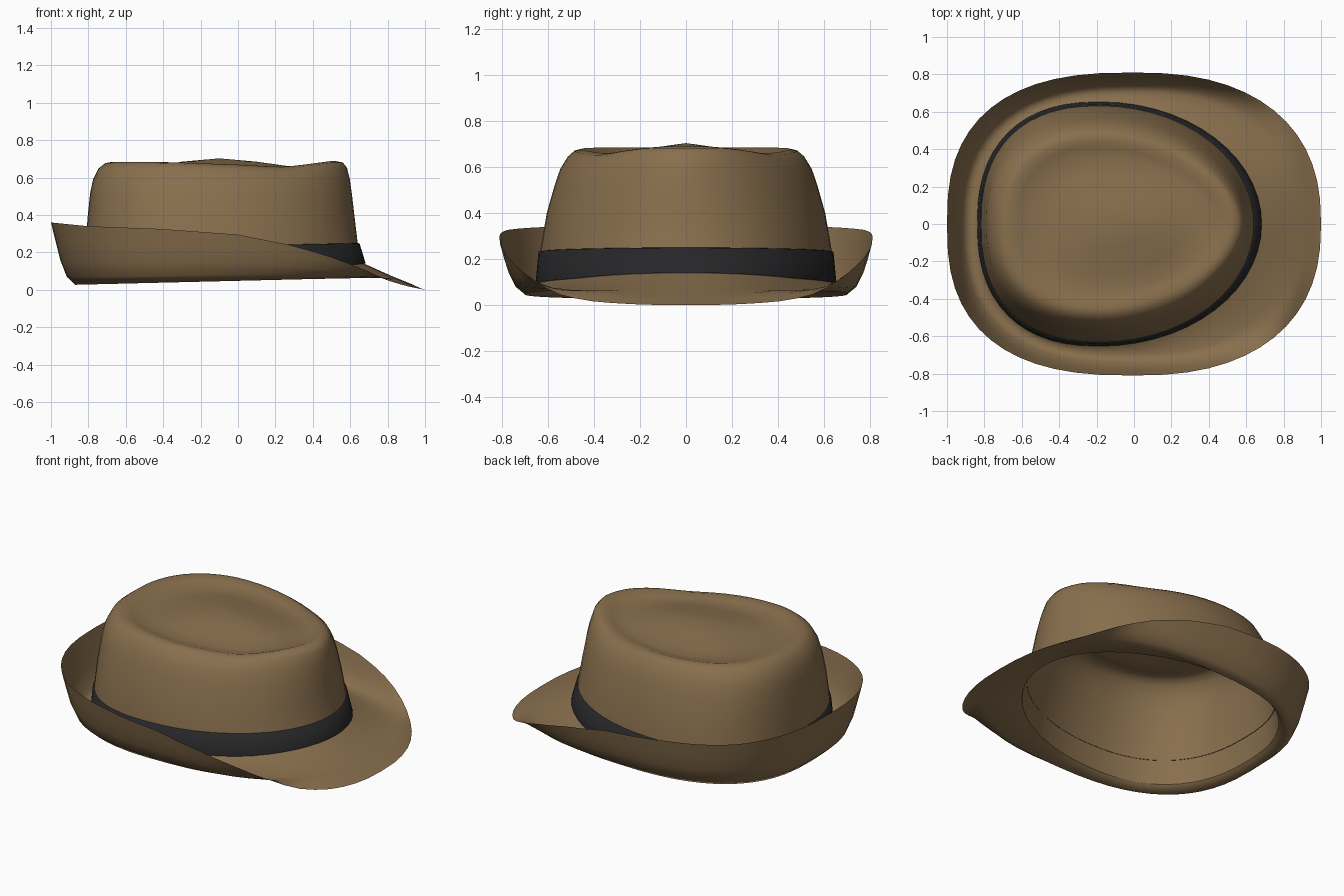
import bpy, bmesh, math

default = bpy.data.objects.get("Cube")
if default:
    bpy.data.objects.remove(default, do_unlink=True)

SEGMENTS = 56


def material(name, color):
    m = bpy.data.materials.new(name)
    m.use_nodes = True
    m.diffuse_color = color
    m.node_tree.nodes["Principled BSDF"].inputs["Base Color"].default_value = color
    return m


def along(points, x):
    """Height at x, eased linearly between profile points."""
    for (x0, z0), (x1, z1) in zip(points, points[1:]):
        if x <= x1:
            f = max(0, (x - x0) / (x1 - x0))
            return z0 + (z1 - z0) * f
    return points[-1][1]


def power(v, n):
    return math.copysign(abs(v) ** (2 / n), v)


def ring(back, front, half, centre, n_back, n_front, height):
    """Egg-shaped loop whose height depends on x."""
    loop = []
    for i in range(SEGMENTS):
        a = math.tau * i / SEGMENTS
        c, s = math.cos(a), math.sin(a)
        n = n_front if c > 0 else n_back
        reach = front - centre if c > 0 else centre - back
        x = centre + reach * power(c, n)
        loop.append((x, half * power(s, n), height(x)))
    return loop


def loft(name, loops, mat, tip=None):
    bm = bmesh.new()
    rows = [[bm.verts.new(p) for p in loop] for loop in loops]
    for low, high in zip(rows, rows[1:]):
        for i in range(SEGMENTS):
            j = (i + 1) % SEGMENTS
            bm.faces.new((low[i], low[j], high[j], high[i]))
    if tip:
        v = bm.verts.new(tip)
        for i in range(SEGMENTS):
            bm.faces.new((rows[-1][i], rows[-1][(i + 1) % SEGMENTS], v))
    for f in bm.faces:
        f.smooth = True
    mesh = bpy.data.meshes.new(name)
    bm.to_mesh(mesh)
    bm.free()
    mesh.materials.append(mat)
    obj = bpy.data.objects.new(name, mesh)
    bpy.context.collection.objects.link(obj)
    return obj


felt = material("brown felt", (0.25, 0.16, 0.075, 1))
ribbon = material("black ribbon", (0.02, 0.02, 0.022, 1))

# Height profiles from back to front
RIM = [(-1, .36), (-.8, .34), (-.4, .325), (0, .295), (.3, .235), (.5, .175),
       (.65, .12), (.8, .05), (.9, .02), (1, 0)]
FOLD = [(-.87, .027), (.4, .058), (.7, .064), (.84, .066), (1, .01)]
BASE = [(-.83, .07), (-.2, .09), (.4, .115), (.68, .14)]
RIDGE = [(-.7, 0), (-.35, -.003), (0, -.016), (.23, -.028), (.32, -.02), (.5, .004)]


def brim_ring(back, front, half, curl):
    def height(x):
        low = along(FOLD, x)
        return low + (along(RIM, x) - low) * curl
    return ring(back, front, half, 0, 2.6, 2.4, height)


def base_height(x):
    return along(BASE, x)


def crown_ring(back, front, half, n_front, z, sway=0):
    return ring(back, front, half, -.18, 2.4, n_front,
                lambda x: z + sway * along(RIDGE, x))


# Brim: low at the front, rolled up at the sides and back
brim = [brim_ring(-1, 1, .81, 1),
        brim_ring(-.975, .975, .793, .7),
        brim_ring(-.95, .95, .772, .4),
        brim_ring(-.915, .91, .74, .13),
        brim_ring(-.87, .84, .7, 0),
        ring(-.83, .675, .645, -.18, 2.4, 2, base_height)]
loft("brim", brim, felt)

# Crown: tapered wall, rounded ridge, dished top with a raised middle
crown = [ring(-.83, .675, .645, -.18, 2.4, 2, base_height),
         crown_ring(-.815, .64, .63, 2, .25),
         crown_ring(-.803, .622, .604, 1.95, .40),
         crown_ring(-.79, .608, .57, 1.9, .52),
         crown_ring(-.775, .598, .546, 1.85, .59),
         crown_ring(-.745, .583, .513, 1.8, .65, .6),
         crown_ring(-.71, .56, .485, 1.8, .677, 1),
         crown_ring(-.67, .52, .45, 1.8, .685, 1),
         crown_ring(-.62, .47, .41, 1.8, .672, 1),
         crown_ring(-.55, .4, .355, 1.8, .655, .5),
         crown_ring(-.44, .28, .27, 1.9, .66),
         crown_ring(-.3, .1, .13, 2, .685)]
loft("crown", crown, felt, (-.1, 0, .703))

# Ribbon band hugging the foot of the crown
band = [ring(-.838, .683, .653, -.18, 2.4, 2, base_height),
        ring(-.825, .65, .64, -.18, 2.4, 2, lambda x: .235 + .02 * x),
        ring(-.815, .64, .63, -.18, 2.4, 2, lambda x: .237 + .02 * x)]
loft("hat_band", band, ribbon)
